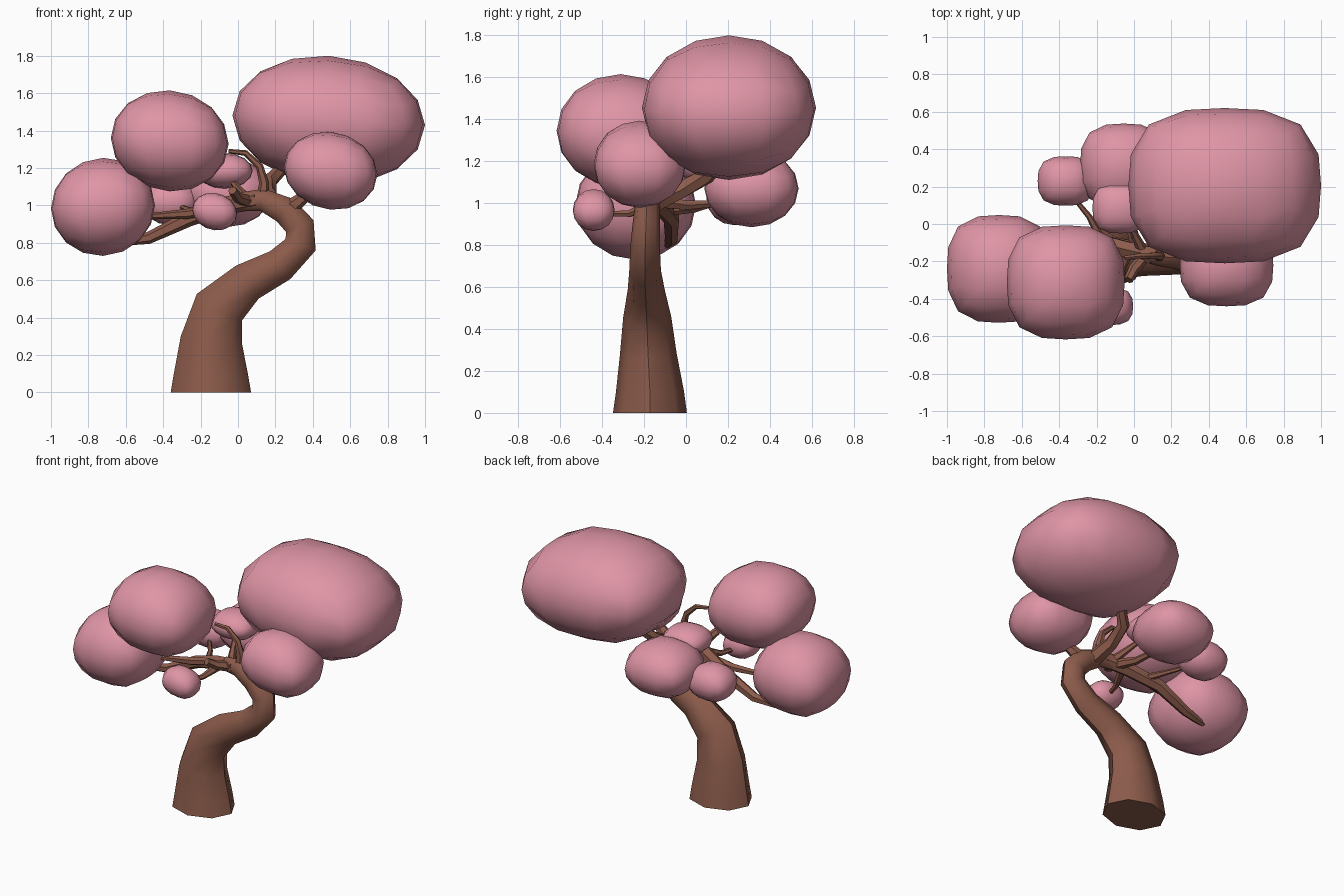
import bpy, bmesh, math
from mathutils import Vector

if "Cube" in bpy.data.objects:
    bpy.data.objects.remove(bpy.data.objects["Cube"])


def material(name, rgb):
    m = bpy.data.materials.new(name)
    m.diffuse_color = (*rgb, 1)
    m.use_nodes = True
    m.node_tree.nodes["Principled BSDF"].inputs["Base Color"].default_value = m.diffuse_color
    return m


BARK = material("brown bark", (0.26, 0.105, 0.07))
PINK = material("pink blossom", (0.74, 0.30, 0.38))


def finish(bm, name, mat):
    bmesh.ops.recalc_face_normals(bm, faces=bm.faces)
    me = bpy.data.meshes.new(name)
    bm.to_mesh(me)
    bm.free()
    me.materials.append(mat)
    ob = bpy.data.objects.new(name, me)
    bpy.context.collection.objects.link(ob)
    bpy.ops.object.select_all(action='DESELECT')
    ob.select_set(True)
    bpy.context.view_layer.objects.active = ob
    bpy.ops.object.shade_smooth_by_angle(angle=math.radians(50))
    return ob


def tube(name, path, sides=8, flat=1.0):
    """Tapered limb through (x, y, z, radius) points; flat squashes the ring depth."""
    pts = [Vector(p[:3]) for p in path]
    span = (pts[-1] - pts[0]).normalized()
    ref = Vector((0, 1, 0)) if abs(span.y) < 0.6 else Vector((0, 0, 1))
    bm = bmesh.new()
    rings = []
    for i, p in enumerate(pts):
        t = Vector((0, 0, 0))
        if i > 0:
            t += (p - pts[i - 1]).normalized()
        if i < len(pts) - 1:
            t += (pts[i + 1] - p).normalized()
        t.normalize()
        v = (ref - t * ref.dot(t)).normalized()
        u = v.cross(t)
        r = path[i][3]
        rings.append([bm.verts.new(p + u * r * math.cos(a) + v * r * flat * math.sin(a))
                      for a in (2 * math.pi * k / sides for k in range(sides))])
    for a, b in zip(rings, rings[1:]):
        for k in range(sides):
            n = (k + 1) % sides
            bm.faces.new((a[k], a[n], b[n], b[k]))
    bm.faces.new(rings[0])
    bm.faces.new(rings[-1])
    return finish(bm, name, BARK)


def blossom(name, centre, half, tilt=0.0):
    """Rounded cushion: sphered cube, squarish seen from above, round from the side."""
    bm = bmesh.new()
    bmesh.ops.create_cube(bm, size=2)
    bmesh.ops.subdivide_edges(bm, edges=bm.edges[:], cuts=3, use_grid_fill=True)
    for v in bm.verts:
        d = Vector([math.tan(c * math.pi / 4) for c in v.co]).normalized()
        h = math.hypot(d.x, d.y)
        if h > 1e-5:
            c, s = abs(d.x) / h, abs(d.y) / h
            k = (c ** 2.9 + s ** 2.9) ** (-1 / 2.9)
            d.x *= k
            d.y *= k
        v.co = [centre[i] + d[i] * half[i] for i in range(3)]
        v.co.z += tilt * d.x * half[0]
    return finish(bm, name, PINK)


# Trunk, bending to the right and back again
tube("trunk", [
    (-0.145, -0.172, 0.0, 0.215), (-0.145, -0.172, 0.10, 0.198),
    (-0.142, -0.18, 0.28, 0.165), (-0.10, -0.185, 0.455, 0.14),
    (0.05, -0.19, 0.59, 0.107), (0.225, -0.195, 0.68, 0.092),
    (0.335, -0.195, 0.79, 0.086), (0.33, -0.19, 0.89, 0.08),
    (0.25, -0.185, 0.975, 0.074), (0.13, -0.175, 1.03, 0.06),
    (0.02, -0.15, 1.02, 0.05)], sides=8, flat=0.82)

# Limbs and twigs reaching into the blossoms
limbs = {
    "left_limb": [(0.10, -0.17, 1.03, 0.05), (-0.06, -0.13, 1.00, 0.048),
                  (-0.26, -0.07, 0.93, 0.042), (-0.48, -0.07, 0.825, 0.032),
                  (-0.64, -0.09, 0.80, 0.018)],
    "left_upper_twig": [(-0.10, -0.11, 0.99, 0.03), (-0.27, -0.13, 0.955, 0.027),
                        (-0.50, -0.18, 0.94, 0.015)],
    "rear_crown_limb": [(0.19, -0.17, 1.00, 0.055), (0.16, -0.03, 1.06, 0.045),
                        (0.17, 0.10, 1.13, 0.04), (0.26, 0.18, 1.22, 0.03)],
    "curled_twig": [(0.13, -0.17, 1.03, 0.035), (0.14, -0.17, 1.12, 0.027),
                    (0.115, -0.17, 1.21, 0.02), (0.04, -0.17, 1.28, 0.016),
                    (-0.05, -0.18, 1.29, 0.012)],
    "right_limb": [(0.27, -0.19, 0.98, 0.045), (0.36, -0.215, 1.05, 0.032),
                   (0.43, -0.22, 1.12, 0.022)],
    "rear_twig": [(0.02, -0.14, 1.01, 0.035), (-0.02, 0.0, 0.99, 0.025),
                  (-0.05, 0.18, 1.00, 0.016)],
    "rear_left_twig": [(-0.17, -0.09, 0.96, 0.025), (-0.24, 0.04, 0.97, 0.016),
                       (-0.33, 0.15, 1.00, 0.011)],
    "front_twig": [(-0.03, -0.15, 1.0, 0.03), (-0.08, -0.27, 0.95, 0.018),
                   (-0.12, -0.40, 0.95, 0.012)],
    "front_stub": [(0.06, -0.17, 1.02, 0.035), (0.0, -0.24, 1.04, 0.03),
                   (-0.03, -0.30, 1.08, 0.025)],
    "small_crown_twig": [(0.05, -0.15, 1.03, 0.03), (0.0, -0.05, 1.09, 0.02),
                         (-0.05, 0.05, 1.15, 0.012)],
}
for name, path in limbs.items():
    tube(name, path, sides=6)

# Blossom clusters
blossom("crown_blossom", (0.485, 0.205, 1.455), (0.515, 0.415, 0.345), -0.05)
blossom("left_top_blossom", (-0.365, -0.312, 1.345), (0.315, 0.305, 0.27), -0.05)
blossom("far_left_blossom", (-0.722, -0.24, 0.992), (0.278, 0.288, 0.262), 0.03)
blossom("right_front_blossom", (0.495, -0.22, 1.185), (0.25, 0.22, 0.208), -0.08)
blossom("rear_blossom", (-0.055, 0.312, 1.07), (0.233, 0.225, 0.185))
blossom("rear_left_blossom", (-0.365, 0.23, 1.02), (0.15, 0.132, 0.125))
blossom("small_crown_blossom", (-0.072, 0.085, 1.185), (0.15, 0.135, 0.095))
blossom("small_front_blossom", (-0.125, -0.44, 0.967), (0.12, 0.1, 0.1), -0.1)
